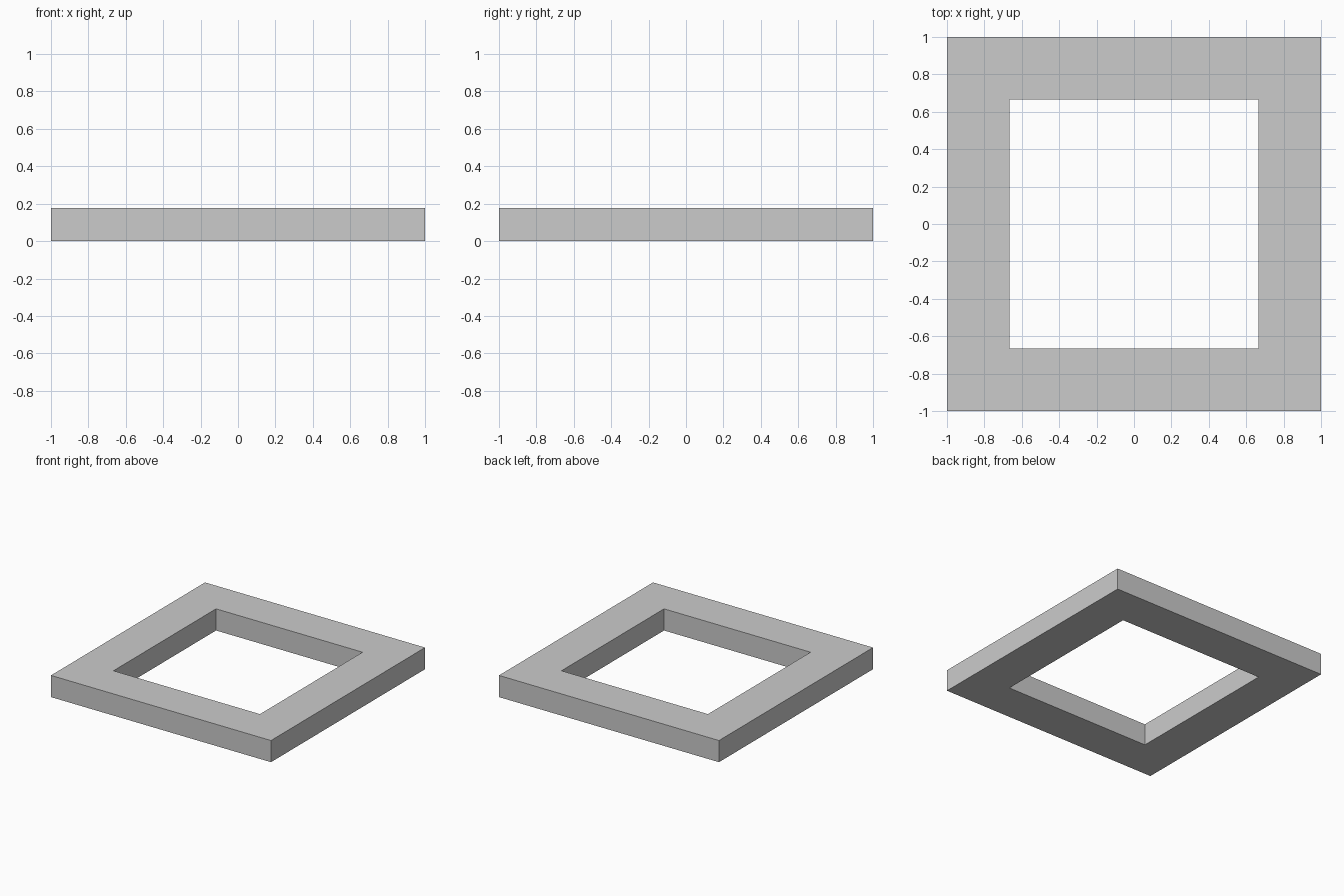
import bpy
import bmesh

if "Cube" in bpy.data.objects:
    bpy.data.objects.remove(bpy.data.objects["Cube"])

OUTER, INNER, HEIGHT = 1.0, 0.666, 0.178


def square(bm, half, z):
    return [bm.verts.new((sx * half, sy * half, z))
            for sx, sy in ((-1, -1), (1, -1), (1, 1), (-1, 1))]


# Square frame: four rings joined into top, bottom, outer and inner walls
bm = bmesh.new()
rings = [square(bm, OUTER, 0), square(bm, OUTER, HEIGHT),
         square(bm, INNER, HEIGHT), square(bm, INNER, 0)]
for r in range(4):
    a, b = rings[r], rings[(r + 1) % 4]
    for i in range(4):
        j = (i + 1) % 4
        bm.faces.new((a[i], a[j], b[j], b[i]))
bmesh.ops.recalc_face_normals(bm, faces=bm.faces)

mesh = bpy.data.meshes.new("square_frame")
bm.to_mesh(mesh)
bm.free()
frame = bpy.data.objects.new("square_frame", mesh)
bpy.context.collection.objects.link(frame)
